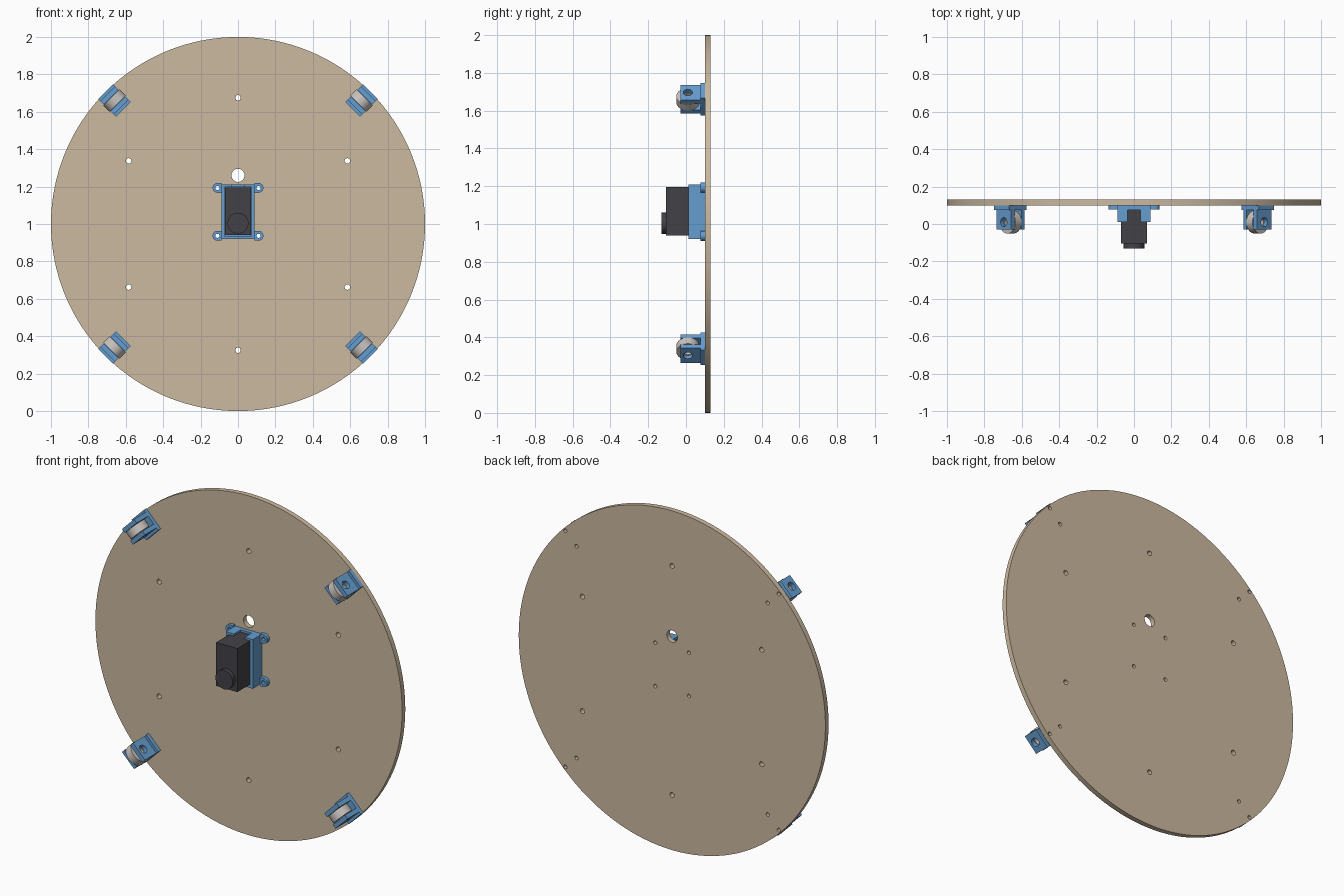
import bpy
import bmesh
from math import sin, cos, pi, radians
from mathutils import Matrix, Vector

cube = bpy.data.objects.get("Cube")
if cube:
    bpy.data.objects.remove(cube, do_unlink=True)


def material(name, r, g, b):
    rgba = [(c / 255 / 12.92 if c < 11 else ((c / 255 + 0.055) / 1.055) ** 2.4) for c in (r, g, b)] + [1]
    mat = bpy.data.materials.new(name)
    mat.use_nodes = True
    mat.diffuse_color = rgba
    mat.node_tree.nodes["Principled BSDF"].inputs["Base Color"].default_value = rgba
    return mat


TAN = material("tan wood", 204, 186, 160)
BLUE = material("blue plastic", 102, 157, 207)
DARK = material("dark plastic", 66, 65, 70)
GREY = material("pale grey rubber", 200, 194, 188)


def add_box(bm, x, y, z):
    size = Vector((x[1] - x[0], y[1] - y[0], z[1] - z[0]))
    mid = Vector((x[0] + x[1], y[0] + y[1], z[0] + z[1])) / 2
    bmesh.ops.create_cube(bm, size=1, matrix=Matrix.Translation(mid) @ Matrix.Diagonal(size).to_4x4())


def add_rod(bm, radius, mid, length, axis="Y", sides=32):
    turn = Matrix.Rotation(pi / 2, 4, "X" if axis == "Y" else "Y")
    bmesh.ops.create_cone(bm, cap_ends=True, segments=sides, radius1=radius, radius2=radius,
                          depth=length, matrix=Matrix.Translation(mid) @ turn)


def add_prism(bm, points, push):
    face = bm.faces.new([bm.verts.new(p) for p in points])
    top = bmesh.ops.extrude_face_region(bm, geom=[face], use_keep_orig=True)["geom"]
    bmesh.ops.translate(bm, vec=push, verts=[v for v in top if isinstance(v, bmesh.types.BMVert)])
    bmesh.ops.recalc_face_normals(bm, faces=bm.faces)


def make(name, bm, mat=None):
    mesh = bpy.data.meshes.new(name)
    bm.to_mesh(mesh)
    bm.free()
    obj = bpy.data.objects.new(name, mesh)
    bpy.context.scene.collection.objects.link(obj)
    if mat:
        mesh.materials.append(mat)
    return obj


def cut(obj, bm):
    """Subtract the solids in bm, then discard the cutter."""
    cutter = make("cutter", bm)
    cutter.hide_render = True
    mod = obj.modifiers.new("cut", "BOOLEAN")
    mod.operation, mod.solver, mod.object = "DIFFERENCE", "EXACT", cutter
    graph = bpy.context.evaluated_depsgraph_get()
    mesh = bpy.data.meshes.new_from_object(obj.evaluated_get(graph))
    obj.modifiers.clear()
    obj.data = mesh
    bpy.data.objects.remove(cutter, do_unlink=True)


def smooth(obj):
    bpy.ops.object.select_all(action="DESELECT")
    obj.select_set(True)
    bpy.context.view_layer.objects.active = obj
    bpy.ops.object.shade_smooth_by_angle(angle=radians(30))


CORNERS = [radians(45 + 90 * i) for i in range(4)]
EARS = [(x, z) for x in (-0.11, 0.11) for z in (0.937, 1.193)]

# Round board with its drilled holes
bm = bmesh.new()
add_rod(bm, 1, (0, 0.115, 1), 0.03, sides=128)
board = make("round_board", bm, TAN)
bm = bmesh.new()
add_rod(bm, 0.035, (0, 0.115, 1.26), 0.1)
for i in range(6):
    a = radians(30 + 60 * i)
    add_rod(bm, 0.0145, (0.675 * cos(a), 0.115, 1 + 0.675 * sin(a)), 0.1, sides=20)
for a in CORNERS:
    for r in (0.882, 0.984):
        add_rod(bm, 0.011, (r * cos(a), 0.115, 1 + r * sin(a)), 0.1, sides=16)
for x, z in EARS:
    add_rod(bm, 0.011, (x, 0.115, z), 0.1, sides=16)
cut(board, bm)
smooth(board)

# Forked wheel bracket: half outline mirrored, pushed along the tangent
half = [(0.026, 0.076), (0.026, -0.03), (0.051, -0.03), (0.051, 0.076), (0.067, 0.076), (0.067, 0.1)]
outline = half + [(-x, y) for x, y in reversed(half)]
bm = bmesh.new()
add_prism(bm, [(x, y, -0.056) for x, y in outline], (0, 0, 0.112))
bracket = make("wheel_bracket", bm, BLUE)
bm = bmesh.new()
add_rod(bm, 0.024, (0, 0.01, 0), 0.2, "X")
cut(bracket, bm)
smooth(bracket)

# Wheel with a bore
bm = bmesh.new()
add_rod(bm, 0.061, (0, 0.01, 0), 0.046, "X", 48)
wheel = make("wheel", bm, GREY)
bm = bmesh.new()
add_rod(bm, 0.022, (0, 0.01, 0), 0.2, "X")
cut(wheel, bm)
smooth(wheel)

# Four brackets and wheels around the rim
for i, a in enumerate(CORNERS):
    place = Matrix.Translation((0.934 * cos(a), 0, 1 + 0.934 * sin(a))) @ Matrix.Rotation(-a, 4, "Y")
    for part in (bracket, wheel):
        obj = part
        if i:
            obj = part.copy()
            bpy.context.scene.collection.objects.link(obj)
        obj.matrix_world = place

# Motor mount: open frame with a cable notch in its top wall
bm = bmesh.new()
add_box(bm, (-0.088, 0.088), (0.012, 0.1), (0.92, 1.21))
mount = make("motor_mount", bm, BLUE)
bm = bmesh.new()
add_box(bm, (-0.071, 0.071), (-0.1, 0.085), (0.937, 1.198))
cut(mount, bm)
bm = bmesh.new()
add_box(bm, (-0.036, 0.036), (-0.1, 0.076), (1.1, 1.3))
cut(mount, bm)

# Rounded screw ears
for i, (x, z) in enumerate(EARS):
    side = 1 if x > 0 else -1
    arc = [(x + side * 0.026 * cos(t), z + 0.026 * sin(t))
           for t in (radians(-90 + 12 * k) for k in range(16))]
    arc += [(side * 0.0885, z + 0.026), (side * 0.0885, z - 0.026)]
    bm = bmesh.new()
    add_prism(bm, [(px, 0.078, pz) for px, pz in arc], (0, 0.022, 0))
    ear = make(f"mount_ear_{i + 1}", bm, BLUE)
    bm = bmesh.new()
    add_rod(bm, 0.011, (x, 0.09, z), 0.1, sides=16)
    cut(ear, bm)
    smooth(ear)

# Motor body and round output shaft
bm = bmesh.new()
add_box(bm, (-0.069, 0.069), (-0.105, 0.083), (0.94, 1.196))
make("motor_body", bm, DARK)
bm = bmesh.new()
add_rod(bm, 0.056, (0, -0.116, 1.004), 0.028, sides=48)
smooth(make("motor_shaft", bm, DARK))
